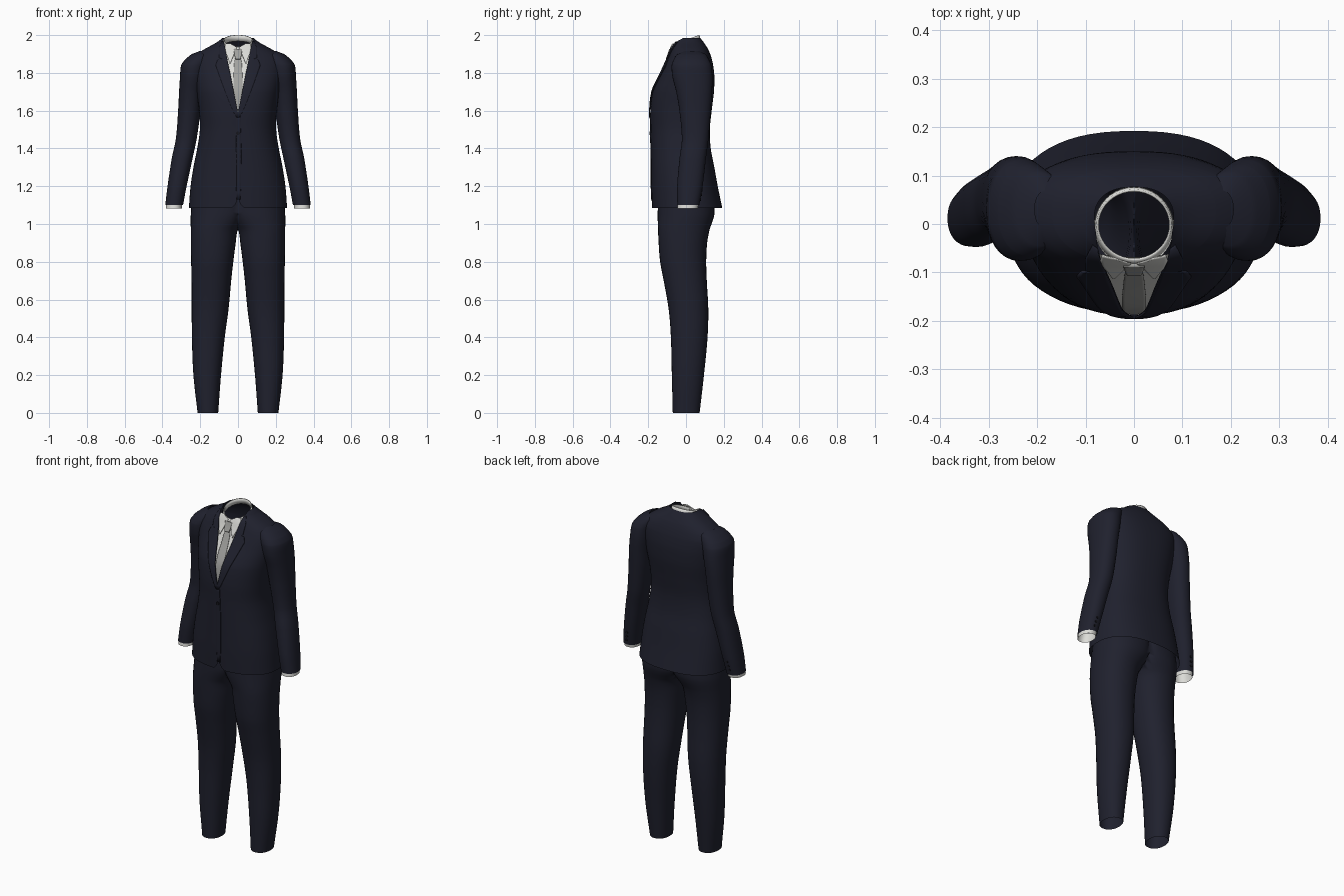
import bpy, bmesh, math

if "Cube" in bpy.data.objects:
    bpy.data.objects.remove(bpy.data.objects["Cube"])


def material(name, rgb):
    m = bpy.data.materials.new(name)
    m.diffuse_color = (*rgb, 1)
    m.use_nodes = True
    m.node_tree.nodes["Principled BSDF"].inputs["Base Color"].default_value = m.diffuse_color
    return m


NAVY = material("navy wool", (0.014, 0.015, 0.027))
WHITE = material("shirt white", (0.72, 0.72, 0.69))
GREY = material("tie grey", (0.36, 0.36, 0.345))
BLACK = material("button black", (0.008, 0.008, 0.012))


def sample(keys, z):
    """Smooth interpolation of key rows (z, values...) at height z."""
    z = min(max(z, keys[0][0]), keys[-1][0])
    i = max(k for k in range(len(keys) - 1) if keys[k][0] <= z)
    a, b = keys[i], keys[i + 1]
    p, q = keys[max(i - 1, 0)], keys[min(i + 2, len(keys) - 1)]
    h = b[0] - a[0]
    t = (z - a[0]) / h
    out = []
    for j in range(1, len(a)):
        ma = (b[j] - p[j]) / (b[0] - p[0]) * h
        mb = (q[j] - a[j]) / (q[0] - a[0]) * h
        out.append((2*t**3 - 3*t**2 + 1) * a[j] + (t**3 - 2*t**2 + t) * ma
                   + (3*t**2 - 2*t**3) * b[j] + (t**3 - t**2) * mb)
    return out


def heights(keys, n):
    lo, hi = keys[0][0], keys[-1][0]
    return sorted({round(lo + (hi - lo) * i / n, 4) for i in range(n + 1)} | {k[0] for k in keys})


def spow(v, e):
    return math.copysign(abs(v) ** e, v)


def grid(name, rows, mat, closed=False, mirror=False, thick=0.0, clip=False):
    """Skin rows of points into a smooth sheet or tube."""
    bm = bmesh.new()
    vs = [[bm.verts.new(p) for p in r] for r in rows]
    n = len(rows[0])
    for r, s in zip(vs, vs[1:]):
        for i in range(n if closed else n - 1):
            j = (i + 1) % n
            bm.faces.new((r[i], r[j], s[j], s[i]))
    if clip:
        # open the wall lying on the mirror plane
        bmesh.ops.delete(bm, geom=[f for f in bm.faces if all(v.co.x < 1e-5 for v in f.verts)],
                         context='FACES')
    bmesh.ops.remove_doubles(bm, verts=bm.verts, dist=1e-5)
    bmesh.ops.recalc_face_normals(bm, faces=bm.faces)
    me = bpy.data.meshes.new(name)
    bm.to_mesh(me)
    bm.free()
    me.materials.append(mat)
    ob = bpy.data.objects.new(name, me)
    bpy.context.collection.objects.link(ob)
    if mirror:
        ob.modifiers.new("mirror", 'MIRROR')
    if thick:
        s = ob.modifiers.new("thickness", 'SOLIDIFY')
        s.thickness, s.offset = thick, 0
    bpy.ops.object.select_all(action='DESELECT')
    ob.select_set(True)
    bpy.context.view_layer.objects.active = ob
    bpy.ops.object.shade_smooth_by_angle(angle=math.radians(50))
    return ob


def tube(name, keys, mat, steps, n=32, e=2.2, clip=False):
    """Mirrored tube through rings (z, x inner, x outer, y front, y back)."""
    rows = []
    for z in heights(keys, steps):
        x0, x1, y0, y1 = sample(keys, z)
        row = []
        for i in range(n):
            t = 2 * math.pi * i / n
            x = (x0 + x1) / 2 + (x1 - x0) / 2 * spow(math.sin(t), 2 / e)
            y = (y0 + y1) / 2 - (y1 - y0) / 2 * spow(math.cos(t), 2 / e)
            row.append((max(x, 0) if clip else x, y, z))
        rows.append(row)
    return grid(name, rows, mat, closed=True, mirror=True, clip=clip)


# Jacket body: z, half width, y front, y back, y of widest point
E = 2.4
BODY = [(1.085, .26, -.18, .192, 0), (1.2, .251, -.184, .168, 0), (1.3, .236, -.185, .15, 0),
        (1.4, .216, -.186, .131, 0), (1.5, .202, -.187, .126, 0), (1.6, .206, -.189, .136, 0),
        (1.7, .22, -.178, .148, .01), (1.75, .228, -.158, .15, .015), (1.8, .236, -.133, .149, .02),
        (1.86, .24, -.106, .14, .03), (1.9, .215, -.09, .128, .03), (1.93, .17, -.08, .115, .028),
        (1.96, .115, -.068, .095, .02), (1.985, .082, -.058, .076, .01)]


def opening(z):
    """Half width of the front opening: lapel V above, cutaway at the hem."""
    if z > 1.59:
        return .2 * (z - 1.59)
    return .03 * max(0, (1.15 - z) / .065) ** 3 + .004 * max(0, (1.39 - z) / .3)


def front_y(x, z):
    a, yf, yb, cy = sample(BODY, z)
    r = min(abs(x) / a, .99)
    return cy - (cy - yf) * (1 - r ** E) ** (1 / E)


rows = []
for z in heights(BODY, 50):
    a, yf, yb, cy = sample(BODY, z)
    t0 = math.asin(min(opening(z) / a, .97) ** (E / 2))
    half = []
    for i in range(33):
        t = t0 + (math.pi - t0) * i / 32
        c = math.cos(t)
        d = (cy - yf) if c > 0 else (yb - cy)
        half.append((a * abs(math.sin(t)) ** (2 / E), cy - d * spow(c, 2 / E), z))
    half[-1] = (0, yb, z)
    rows.append(half + [(-x, y, zz) for x, y, zz in half[-2::-1]])
grid("jacket_body", rows, NAVY)


# Panels following the jacket front: rows (z, x left, x right), pushed out by off
def panel(name, keys, mat, off, mirror=False, thick=.003, steps=16, cols=8):
    rows = []
    for (za, a0, a1), (zb, b0, b1) in zip(keys, keys[1:]):
        k = max(1, round(steps * (zb - za) / (keys[-1][0] - keys[0][0])))
        for s in range(k):
            t = s / k
            rows.append((za + (zb - za) * t, a0 + (b0 - a0) * t, a1 + (b1 - a1) * t))
    rows.append(keys[-1])
    pts = []
    for z, l, r in rows:
        xs = [l + (r - l) * i / cols for i in range(cols + 1)]
        pts.append([(x, front_y(x, z) - off, z) for x in xs])
    return grid(name, pts, mat, mirror=mirror, thick=thick)


panel("lapel", [(1.565, .0, .008), (1.59, .0, .022), (1.65, .012, .048), (1.75, .032, .086),
                (1.84, .05, .118), (1.868, .0556, .108), (1.874, .0568, .084), (1.88, .058, .1),
                (1.93, .068, .1), (1.965, .075, .086)], NAVY, .004, mirror=True, thick=.005)
panel("front_overlap", [(1.13, -.008, .012), (1.2, -.01, .016), (1.4, -.01, .018),
                        (1.58, -.008, .012)], NAVY, .001, thick=.004)
panel("shirt_front", [(1.57, -.03, .03), (1.75, -.06, .06), (1.9, -.085, .085),
                      (1.935, -.08, .08)], WHITE, -.01, thick=0, cols=14)
panel("tie_blade", [(1.6, -.022, .022), (1.75, -.025, .025), (1.85, -.02, .02),
                    (1.88, -.014, .014)], GREY, -.004)
panel("tie_knot", [(1.872, -.013, .013), (1.89, -.018, .018), (1.925, -.022, .022)], GREY, .003,
      thick=.008)
panel("shirt_collar_point", [(1.85, .04, .044), (1.88, .028, .054), (1.91, .016, .066),
                             (1.935, .006, .07), (1.955, .04, .066)], WHITE, .003, mirror=True)

# Shirt collar: ring that dips towards the front
rows = []
for rx, yf, yb, zf, zb in [(.08, -.086, .075, 1.9, 1.968), (.078, -.08, .073, 1.92, 1.985),
                           (.075, -.073, .069, 1.938, 2.0)]:
    ring = []
    for i in range(40):
        t = 2 * math.pi * i / 40
        s = (1 - math.cos(t)) / 2
        ring.append((rx * math.sin(t), yf + (yb - yf) * s, zf + (zb - zf) * s ** .8))
    rows.append(ring)
grid("shirt_collar", rows, WHITE, closed=True, thick=.005)

# Sleeves and shirt cuffs
tube("sleeve", [(1.1, .291, .385, -.046, .07), (1.2, .272, .373, -.047, .088),
                (1.35, .24, .35, -.034, .106), (1.45, .219, .329, -.022, .119),
                (1.6, .198, .317, -.035, .131), (1.7, .188, .312, -.052, .138),
                (1.78, .174, .307, -.072, .14), (1.84, .162, .301, -.076, .134),
                (1.87, .15, .281, -.066, .122), (1.9, .14, .243, -.045, .103),
                (1.915, .15, .205, -.01, .07)], NAVY, 36)
tube("shirt_cuff", [(1.082, .297, .382, -.046, .062), (1.1, .296, .381, -.044, .066),
                    (1.14, .287, .375, -.042, .07)], WHITE, 4)

# Trouser legs, joined on the centre line above the crotch
tube("trouser_leg", [(0, .105, .214, -.07, .072), (.2, .09, .236, -.075, .095),
                     (.4, .07, .244, -.08, .114), (.55, .05, .245, -.092, .118),
                     (.7, .036, .246, -.118, .11), (.8, .025, .248, -.137, .107),
                     (.9, .012, .25, -.145, .112), (.97, 0, .25, -.148, .125),
                     (1.05, -.06, .25, -.15, .15), (1.2, -.1, .238, -.145, .145)],
     NAVY, 44, clip=True)


# Buttons on the front and the sleeve backs
def button(name, loc, r, mirror=False):
    bpy.ops.mesh.primitive_cylinder_add(vertices=16, radius=r, depth=.006, location=loc,
                                        rotation=(math.pi / 2, 0, 0))
    ob = bpy.context.object
    ob.name = name
    ob.data.materials.append(BLACK)
    if mirror:
        bpy.ops.object.transform_apply()
        ob.modifiers.new("mirror", 'MIRROR')


button("front_button", (0, front_y(0, 1.48) - .004, 1.48), .01)
for k in range(3):
    button("sleeve_button", (.338 - k * .005, .076 + k * .0045, 1.13 + k * .025), .007, mirror=True)
